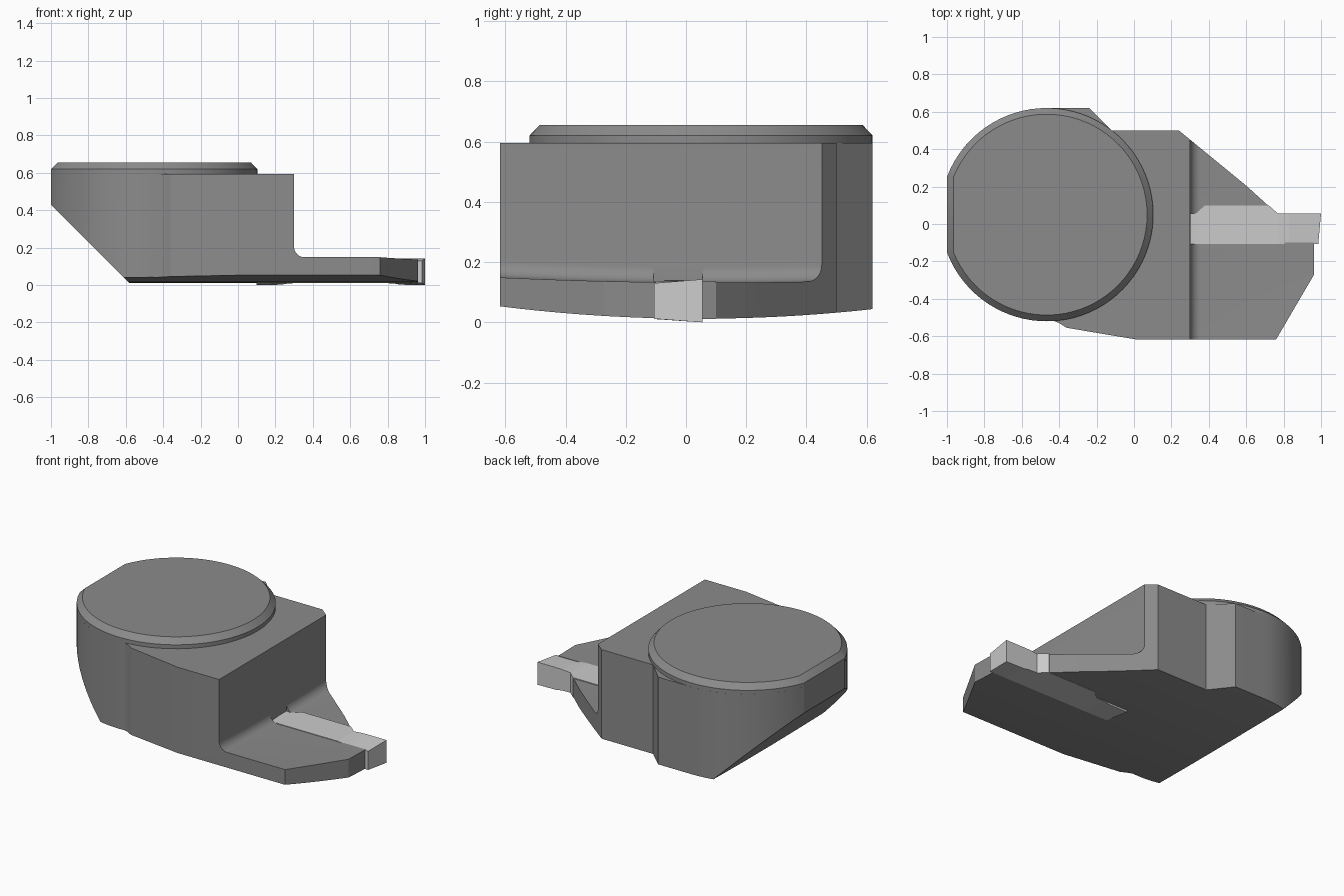
import bpy, bmesh
from math import sin, cos, pi, acos, radians

if "Cube" in bpy.data.objects:
    bpy.data.objects.remove(bpy.data.objects["Cube"])


def loft(name, rings):
    """Closed solid skinned through rings of equal point count."""
    bm = bmesh.new()
    vs = [[bm.verts.new(p) for p in r] for r in rings]
    n = len(rings[0])
    for a, b in zip(vs, vs[1:]):
        for i in range(n):
            j = (i + 1) % n
            bm.faces.new((a[i], a[j], b[j], b[i]))
    bm.faces.new(vs[0])
    bm.faces.new(vs[-1])
    bmesh.ops.recalc_face_normals(bm, faces=bm.faces)
    me = bpy.data.meshes.new(name)
    bm.to_mesh(me)
    bm.free()
    ob = bpy.data.objects.new(name, me)
    bpy.context.collection.objects.link(ob)
    return ob


def prism(name, pts, z0, z1):
    return loft(name, [[(x, y, z) for x, y in pts] for z in (z0, z1)])


def material(name, v):
    m = bpy.data.materials.new(name)
    m.diffuse_color = (v, v, v, 1)
    m.use_nodes = True
    m.node_tree.nodes["Principled BSDF"].inputs["Base Color"].default_value = m.diffuse_color
    return m


def activate(ob):
    bpy.ops.object.select_all(action='DESELECT')
    ob.select_set(True)
    bpy.context.view_layer.objects.active = ob


def cut(ob, cutter):
    cutter.hide_render = True
    m = ob.modifiers.new("cut", 'BOOLEAN')
    m.operation, m.solver, m.object = 'DIFFERENCE', 'EXACT', cutter
    activate(ob)
    bpy.ops.object.modifier_apply(modifier=m.name)
    bpy.data.objects.remove(cutter)


def finish(ob, mat, deg=20):
    ob.data.materials.clear()
    ob.data.materials.append(mat)
    activate(ob)
    bpy.ops.object.shade_smooth_by_angle(angle=radians(deg))


dark, light = material("dark_grey", 0.26), material("light_grey", 0.69)
CX, CY, R, FLAT = -0.467, 0.05, 0.57, -1.0


def arc(r, a0, a1, n):
    return [(CX + r * cos(a0 + (a1 - a0) * i / n), CY + r * sin(a0 + (a1 - a0) * i / n))
            for i in range(n + 1)]


# Holder body: plan outline with a round, flatted rear end
h = acos((CX - FLAT) / R)
outline = (arc(R, pi / 2, pi - h, 16) + arc(R, pi + h, radians(274), 18)
           + [(-0.40, -0.53), (-0.36, -0.555), (0.01, -0.617), (0.76, -0.617),
              (0.963, -0.27), (0.963, -0.10), (0.70, -0.10), (0.70, 0.098),
              (0.718, 0.098), (0.60, 0.205), (0.24, 0.50), (-0.12, 0.50),
              (-0.24, 0.62)])
body = prism("holder_body", outline, -0.1, 0.595)

ys = [-0.7 + 1.4 * i / 28 for i in range(29)]

# Slightly bowed underside
under = []
for y in ys:
    z = 0.012 + 0.095 * (y - 0.04) ** 2
    under.append([(-1.3, y, -0.4), (1.3, y, -0.4), (1.3, y, z), (-1.3, y, z)])
cut(body, loft("underside_cutter", under))

# Sloped rear relief at 45 degrees
cut(body, loft("slope_cutter", [[(-1.4, y, 0.83), (-0.17, y, -0.4), (-1.4, y, -0.4)]
                                for y in (-0.8, 0.8)]))

# Step down to the front blade, with filleted inner corner
F = 0.055
step = []
for y in ys:
    zt = 0.132 + 0.033 * (y - 0.1) ** 2
    fillet = [(0.30 + F - F * cos(a), y, zt + F - F * sin(a))
              for a in [pi / 2 * i / 8 for i in range(9)]]
    step.append([(0.30, y, 0.9)] + fillet + [(1.3, y, zt), (1.3, y, 0.9)])
cut(body, loft("step_cutter", step))

# Clearance through the fillet where the insert meets the wall
cut(body, prism("fillet_cutter", [(0.301, -0.108), (0.38, -0.108), (0.38, 0.10),
                                  (0.335, 0.055), (0.301, 0.055)], 0.128, 0.2))
finish(body, dark)

# Chamfered clamping disc
rings = []
for r, flat, z in ((R, FLAT, 0.595), (R, FLAT, 0.62), (0.537, -0.965, 0.655)):
    a = acos((CX - flat) / r)
    rings.append([(x, y, z) for x, y in arc(r, -pi + a, pi - a, 72)])
finish(loft("clamping_disc", rings), dark)

# Double-ended cutting insert: x, x skew, y max, bottom lo/hi, top lo/hi
half = [(0.72, 0, 0.10, 0.011, 0.011, 0.137, 0.137),
        (0.77, 0, 0.055, 0.011, 0.011, 0.137, 0.137),
        (0.83, 0, 0.055, 0.011, 0.009, 0.131, 0.142),
        (0.87, 0, 0.055, 0.011, 0.002, 0.130, 0.143),
        (0.985, 0.015, 0.055, 0.012, 0.0, 0.130, 0.143)]


def section(s, d):
    x, k, y1, b0, b1, t0, t1 = s
    xa, xb = 0.55 + d * (x - 0.55), 0.55 + d * (x + k - 0.55)
    return [(xa, -0.107, b0), (xb, y1, b1), (xb, y1, t1), (xa, -0.107, t0)]


insert = loft("cutting_insert", [section(s, -1) for s in half[::-1]]
              + [section(s, 1) for s in half])
insert.data.materials.append(light)
